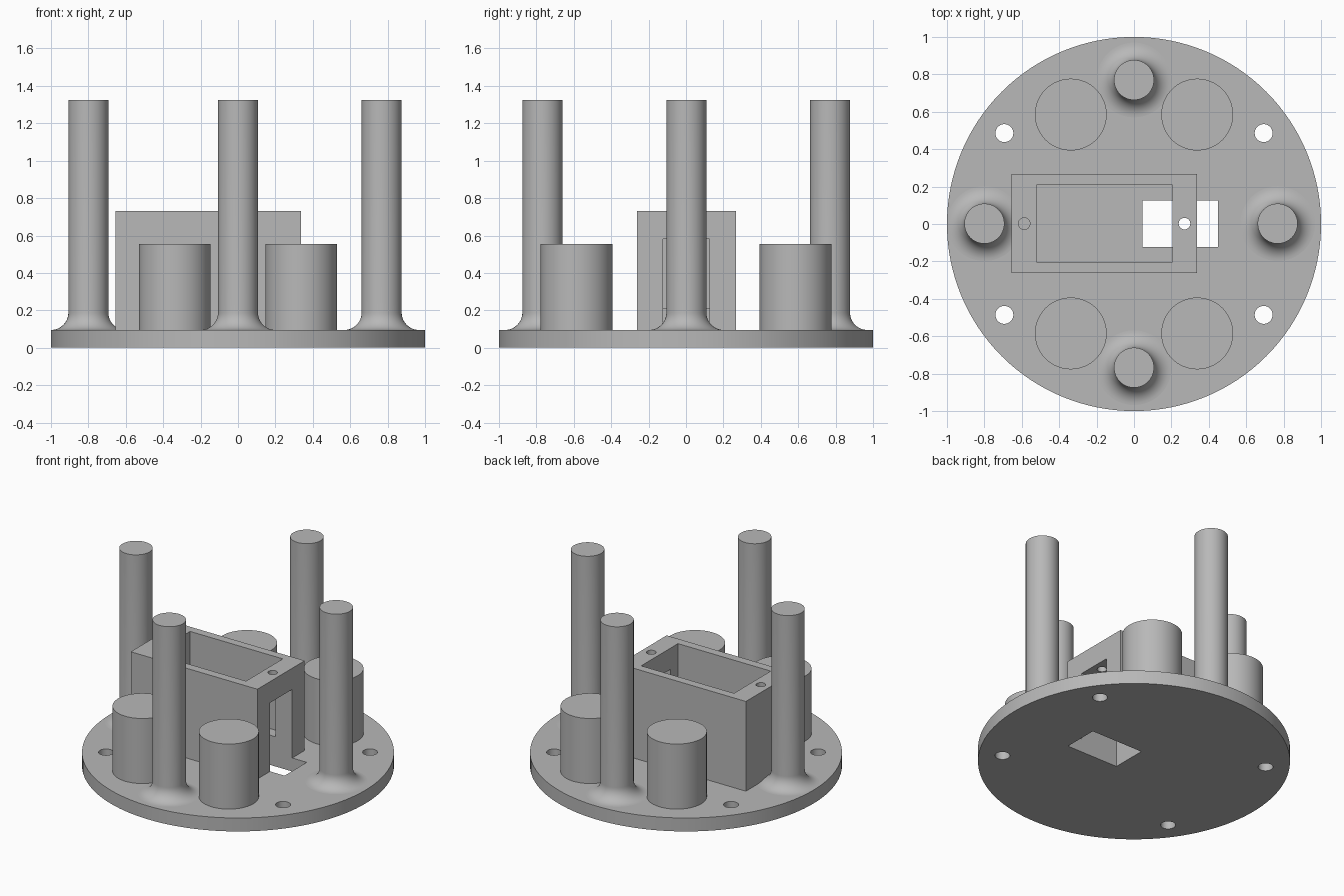
import bpy
import bmesh
import math
from mathutils import Matrix, Vector

cube = bpy.data.objects.get("Cube")
if cube:
    bpy.data.objects.remove(cube, do_unlink=True)

grey = bpy.data.materials.new("plain grey")
grey.use_nodes = True
COLOUR = (0.48, 0.48, 0.48, 1)
grey.diffuse_color = COLOUR
grey.node_tree.nodes["Principled BSDF"].inputs["Base Color"].default_value = COLOUR

PLATE_TOP = 0.095


def make_object(name, bm):
    bmesh.ops.recalc_face_normals(bm, faces=bm.faces)
    mesh = bpy.data.meshes.new(name)
    bm.to_mesh(mesh)
    bm.free()
    mesh.materials.append(grey)
    obj = bpy.data.objects.new(name, mesh)
    bpy.context.collection.objects.link(obj)
    return obj


def add_cylinder(bm, x, y, radius, z0, z1, segments=64):
    bmesh.ops.create_cone(bm, cap_ends=True, segments=segments, radius1=radius,
                          radius2=radius, depth=z1 - z0,
                          matrix=Matrix.Translation((x, y, (z0 + z1) / 2)))


def add_box(bm, low, high):
    low, high = Vector(low), Vector(high)
    matrix = Matrix.Translation((low + high) / 2) @ Matrix.Diagonal((*(high - low), 1))
    bmesh.ops.create_cube(bm, size=1, matrix=matrix)


def cylinder(name, *args, **kwargs):
    bm = bmesh.new()
    add_cylinder(bm, *args, **kwargs)
    return make_object(name, bm)


def box(name, low, high):
    bm = bmesh.new()
    add_box(bm, low, high)
    return make_object(name, bm)


def cut(target, cutter):
    cutter.hide_render = True
    cutter.hide_viewport = True
    cutter.display_type = 'WIRE'
    mod = target.modifiers.new("cut", 'BOOLEAN')
    mod.operation = 'DIFFERENCE'
    mod.solver = 'EXACT'
    mod.object = cutter


def apply_cuts(obj):
    # Replace the mesh with its cut result and drop the cutters
    cutters = [m.object for m in obj.modifiers]
    graph = bpy.context.evaluated_depsgraph_get()
    graph.update()
    result = bpy.data.meshes.new_from_object(obj.evaluated_get(graph))
    obj.modifiers.clear()
    obj.data = result
    for cutter in cutters:
        if cutter.users_collection and cutter.name != "slot_cutter":
            bpy.data.objects.remove(cutter, do_unlink=True)


# Round base plate with four bolt holes and a cable slot
plate = cylinder("base_plate", 0, 0, 1, 0, PLATE_TOP, segments=128)
slot = box("slot_cutter", (0.045, -0.122, -0.2), (0.45, 0.126, 0.58))
cut(plate, slot)
holes = bmesh.new()
for sx in (-1, 1):
    for sy in (-1, 1):
        add_cylinder(holes, sx * 0.693, sy * 0.486, 0.048, -0.1, 0.3, segments=32)
cut(plate, make_object("bolt_hole_cutter", holes))

# Rectangular holder with a pocket, an end opening and two screw holes
holder = box("holder_box", (-0.655, -0.263, PLATE_TOP), (0.336, 0.266, 0.73))
cut(holder, box("pocket_cutter", (-0.521, -0.203, 0.21), (0.205, 0.208, 0.9)))
cut(holder, slot)
screws = bmesh.new()
for x in (-0.587, 0.27):
    add_cylinder(screws, x, 0.002, 0.031, 0.4, 0.9, segments=32)
cut(holder, make_object("screw_hole_cutter", screws))

apply_cuts(plate)
apply_cuts(holder)
bpy.data.objects.remove(slot, do_unlink=True)


# Tall pillars with a rounded flare at the foot
def pillar(name, x, y, radius=0.107, flare=0.093, top=1.325, arc_steps=12):
    bm = bmesh.new()
    points = [(0, PLATE_TOP)]
    for i in range(arc_steps + 1):
        a = math.pi / 2 * i / arc_steps
        points.append((radius + flare * (1 - math.sin(a)),
                       PLATE_TOP + flare * (1 - math.cos(a))))
    points += [(radius, top), (0, top)]
    verts = [bm.verts.new((r, 0, z)) for r, z in points]
    edges = [bm.edges.new(pair) for pair in zip(verts, verts[1:])]
    bmesh.ops.spin(bm, geom=verts + edges, cent=(0, 0, 0), axis=(0, 0, 1),
                   angle=math.tau, steps=64)
    bmesh.ops.remove_doubles(bm, verts=bm.verts, dist=0.0001)
    bmesh.ops.translate(bm, verts=bm.verts, vec=(x, y, 0))
    return make_object(name, bm)


smooth = [plate, holder]
for name, x, y in (("right_pillar", -0.8, 0.002), ("left_pillar", 0.768, 0.002),
                   ("front_pillar", 0, -0.768), ("back_pillar", 0, 0.77)):
    smooth.append(pillar(name, x, y))

# Short round posts
for side, sx in (("right", -1), ("left", 1)):
    for end, sy in (("front", -1), ("back", 1)):
        smooth.append(cylinder(f"{end}_{side}_post", sx * 0.338, sy * 0.585,
                               0.192, PLATE_TOP, 0.555))

# Smooth the round walls, keeping rims sharp
bpy.ops.object.select_all(action='DESELECT')
for obj in smooth:
    obj.select_set(True)
bpy.context.view_layer.objects.active = plate
bpy.ops.object.shade_smooth_by_angle(angle=math.radians(30))
